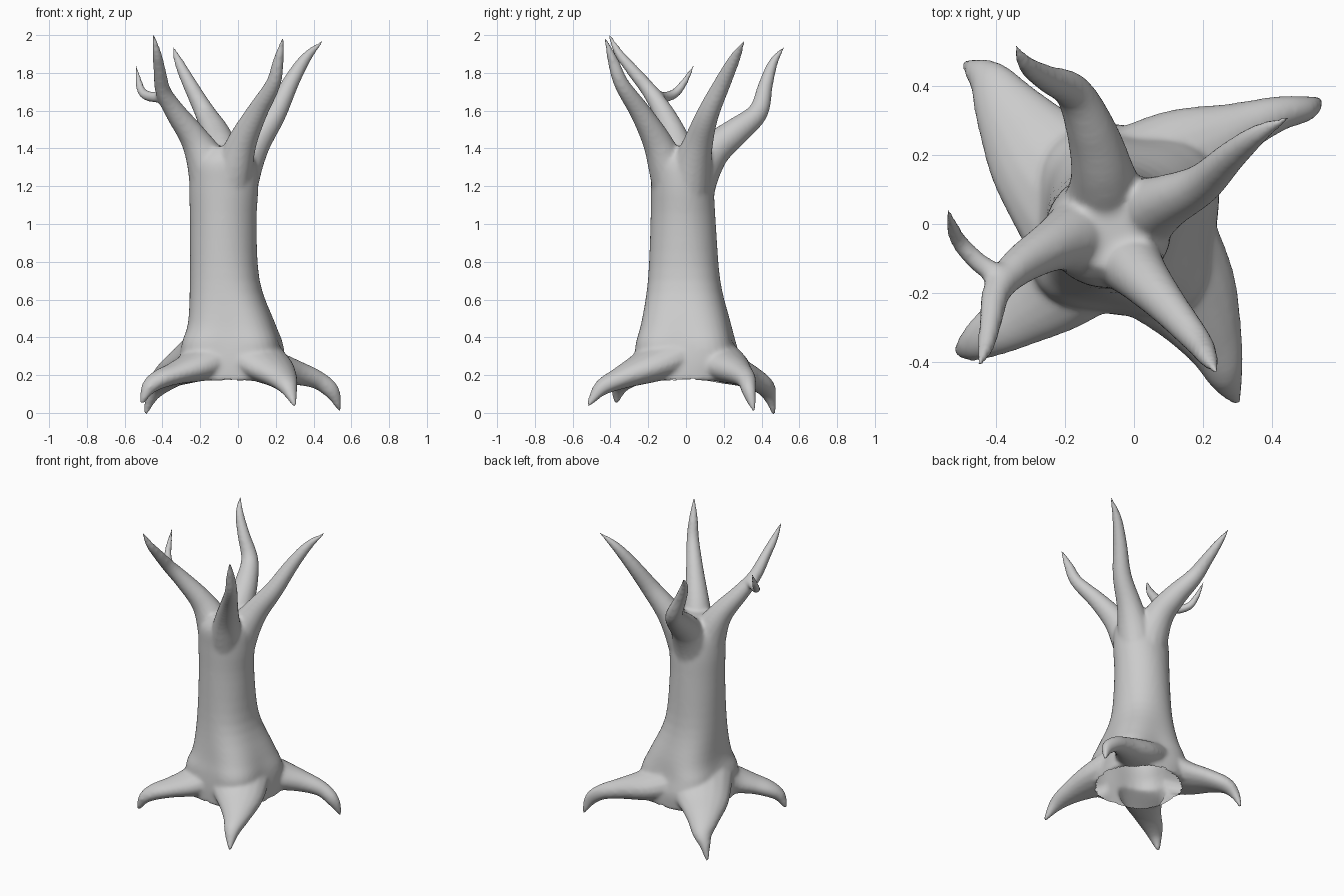
import bpy, bmesh, math
from mathutils import Vector


def spline(rows, steps=5):
    """Catmull-Rom interpolation of rows of numbers."""
    out = []
    n = len(rows)
    for i in range(n - 1):
        a, b, c, d = (rows[max(0, i - 1)], rows[i], rows[i + 1], rows[min(n - 1, i + 2)])
        for s in range(steps):
            t = s / steps
            out.append([0.5 * (2 * q + (r - p) * t + (2 * p - 5 * q + 4 * r - u) * t * t
                               + (3 * q - p - 3 * r + u) * t ** 3)
                        for p, q, r, u in zip(a, b, c, d)])
    out.append(list(rows[-1]))
    return out


def loft(bm, rings):
    loops = [[bm.verts.new(p) for p in ring] for ring in rings]
    n = len(loops[0])
    for a, b in zip(loops, loops[1:]):
        for i in range(n):
            j = (i + 1) % n
            bm.faces.new((a[i], a[j], b[j], b[i]))
    bm.faces.new(loops[0][::-1])
    bm.faces.new(loops[-1])


def limb(bm, rows, sides=16):
    """Tapered tube; rows are x, y, z, half width, half height."""
    rows = spline(rows)
    pts = [Vector(r[:3]) for r in rows]
    rings = []
    for k, r in enumerate(rows):
        tan = (pts[min(k + 1, len(pts) - 1)] - pts[max(k - 1, 0)]).normalized()
        side = tan.cross(Vector((0, 0, 1))).normalized()
        up = side.cross(tan)
        w, h = max(r[3], 0.006), max(r[4], 0.006)
        rings.append([pts[k] + side * w * math.cos(a) + up * h * math.sin(a)
                      for a in (2 * math.pi * i / sides for i in range(sides))])
    loft(bm, rings)


bm = bmesh.new()

# trunk: z, centre x, centre y, radius x, radius y, swelling towards the four roots
trunk = [(0.17, -0.03, 0.01, 0.28, 0.285, .04), (0.27, -0.03, 0.01, 0.288, 0.292, .07),
         (0.37, -0.03, 0.00, 0.277, 0.275, .09), (0.48, -0.035, 0.00, 0.238, 0.245, .06),
         (0.70, -0.07, -0.01, 0.188, 0.195, .02), (1.00, -0.078, -0.015, 0.176, 0.173, 0),
         (1.20, -0.075, -0.02, 0.183, 0.165, 0), (1.33, -0.075, -0.03, 0.17, 0.15, 0),
         (1.41, -0.07, -0.03, 0.11, 0.10, 0)]
rings = []
for z, cx, cy, rx, ry, k in spline(trunk, 4):
    ring = []
    for i in range(48):
        a = math.tau * i / 48
        s = 1 + k * math.cos(4 * (a - math.radians(38)))
        ring.append((cx + rx * s * math.cos(a), cy + ry * s * math.sin(a), z))
    rings.append(ring)
loft(bm, rings)

# branches: x, y, z, radius
branches = [
    # front right
    [(-0.05, -0.06, 1.15, .11), (-0.02, -0.10, 1.30, .10), (0.025, -0.155, 1.44, .078),
     (0.10, -0.24, 1.59, .057), (0.185, -0.34, 1.74, .041), (0.213, -0.385, 1.86, .03),
     (0.237, -0.43, 1.99, .006)],
    # back right
    [(-0.03, 0.00, 1.12, .12), (0.015, 0.025, 1.28, .11), (0.095, 0.065, 1.43, .08),
     (0.195, 0.115, 1.58, .06), (0.28, 0.195, 1.75, .045), (0.36, 0.26, 1.88, .03),
     (0.45, 0.31, 1.97, .006)],
    # back left
    [(-0.07, 0.00, 1.10, .14), (-0.08, 0.04, 1.24, .13), (-0.09, 0.14, 1.385, .095),
     (-0.12, 0.26, 1.485, .075), (-0.175, 0.38, 1.59, .055), (-0.25, 0.42, 1.73, .04),
     (-0.31, 0.46, 1.85, .027), (-0.345, 0.52, 1.94, .006)],
    # front left
    [(-0.12, -0.02, 1.14, .13), (-0.155, -0.035, 1.30, .115), (-0.23, -0.06, 1.45, .077),
     (-0.33, -0.12, 1.59, .056), (-0.395, -0.19, 1.70, .043), (-0.415, -0.28, 1.81, .034),
     (-0.43, -0.36, 1.91, .024), (-0.45, -0.41, 2.01, .006)],
    # twig
    [(-0.37, -0.16, 1.68, .032), (-0.44, -0.12, 1.672, .03), (-0.50, -0.06, 1.69, .026),
     (-0.525, -0.01, 1.75, .02), (-0.54, 0.045, 1.845, .006)],
]
for path in branches:
    limb(bm, [(x, y, z, r, r) for x, y, z, r in path])

# roots: x, y, z, half width, half height
roots = [
    # front right
    [(0.05, -0.07, .31, .21, .13), (0.155, -0.205, .245, .155, .09), (0.23, -0.345, .185, .09, .06),
     (0.268, -0.45, .13, .05, .042), (0.30, -0.52, .035, .010, .010)],
    # back right
    [(0.00, 0.09, .31, .20, .13), (0.15, 0.20, .255, .145, .095), (0.30, 0.275, .215, .08, .067),
     (0.42, 0.32, .175, .052, .05), (0.50, 0.335, .11, .037, .042), (0.54, 0.36, .01, .010, .010)],
    # back left
    [(-0.15, 0.07, .31, .22, .13), (-0.27, 0.195, .245, .165, .09), (-0.355, 0.315, .20, .11, .065),
     (-0.415, 0.41, .145, .067, .05), (-0.46, 0.445, .08, .035, .032),
     (-0.49, 0.465, -.01, .010, .010)],
    # front left
    [(-0.12, -0.06, .31, .20, .13), (-0.22, -0.18, .25, .14, .088), (-0.33, -0.265, .21, .095, .06),
     (-0.42, -0.32, .175, .07, .05), (-0.475, -0.355, .13, .045, .038), (-0.51, -0.37, .05, .012, .012)],
]
for path in roots:
    limb(bm, path)

bmesh.ops.recalc_face_normals(bm, faces=bm.faces)
mesh = bpy.data.meshes.new("tree")
bm.to_mesh(mesh)
bm.free()
tree = bpy.data.objects.new("tree", mesh)
bpy.context.collection.objects.link(tree)
bpy.context.view_layer.objects.active = tree
tree.select_set(True)

# fuse trunk, branches and roots into one smooth skin
fuse = tree.modifiers.new("fuse", 'REMESH')
fuse.mode = 'VOXEL'
fuse.voxel_size = 0.011
fuse.use_smooth_shade = True
soften = tree.modifiers.new("soften", 'SMOOTH')
soften.factor = 0.5
soften.iterations = 10
for name in ("fuse", "soften"):
    bpy.ops.object.modifier_apply(modifier=name)

# open hollow underside of the trunk
bm = bmesh.new()
bm.from_mesh(tree.data)
under = []
for f in bm.faces:
    c = f.calc_center_median()
    if f.normal.z < -0.5 and c.z < 0.21 and (c.xy - Vector((-0.03, 0.01))).length < 0.27:
        under.append(f)
bmesh.ops.delete(bm, geom=under, context='FACES')
bm.to_mesh(tree.data)
bm.free()
